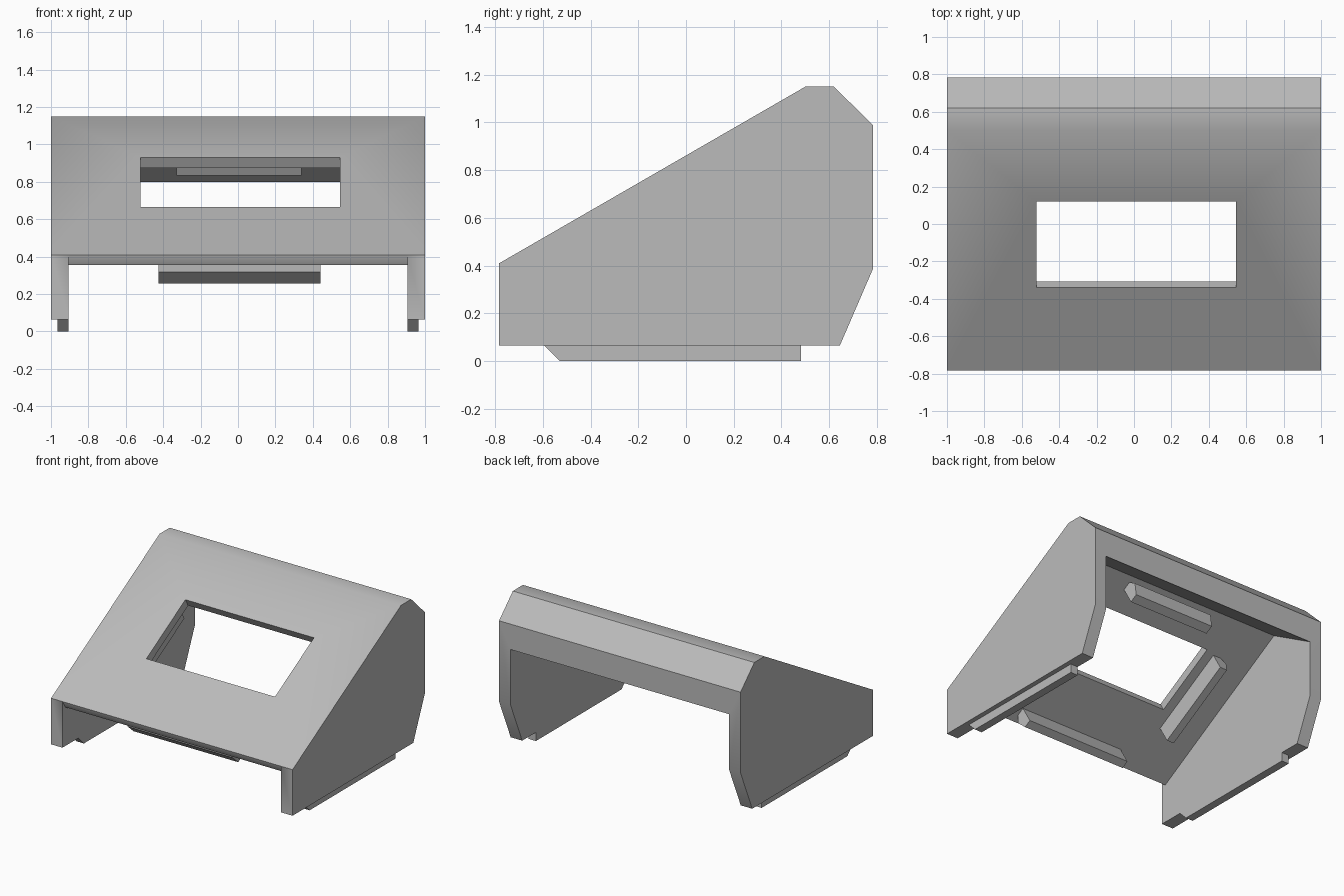
import bpy, bmesh, math
from mathutils import Matrix

if "Cube" in bpy.data.objects:
    bpy.data.objects.remove(bpy.data.objects["Cube"])

grey = bpy.data.materials.new("plain grey")
grey.diffuse_color = (0.50, 0.50, 0.50, 1)
grey.use_nodes = True
grey.node_tree.nodes["Principled BSDF"].inputs["Base Color"].default_value = grey.diffuse_color

# Frame of the sloping panel: local y runs up the slope, local z points out of it
SLOPE = Matrix.Translation((0, -0.78, 0.41)) @ Matrix.Rotation(math.radians(30), 4, 'X')


def prism(name, profile, a, b, axis='X', matrix=None):
    """Extrude a closed profile from a to b; (y, z) along X or (x, z) along Y."""
    bm = bmesh.new()
    place = (lambda p, t: (t, p[0], p[1])) if axis == 'X' else (lambda p, t: (p[0], t, p[1]))
    ends = [[bm.verts.new(place(p, t)) for p in profile] for t in (a, b)]
    n = len(profile)
    for loop in ends:
        bm.faces.new(loop)
    for i in range(n):
        j = (i + 1) % n
        bm.faces.new((ends[0][i], ends[0][j], ends[1][j], ends[1][i]))
    bmesh.ops.recalc_face_normals(bm, faces=bm.faces)
    if matrix:
        bm.transform(matrix)
    mesh = bpy.data.meshes.new(name)
    bm.to_mesh(mesh)
    bm.free()
    mesh.materials.append(grey)
    ob = bpy.data.objects.new(name, mesh)
    bpy.context.collection.objects.link(ob)
    return ob


def cut(target, cutter):
    mod = target.modifiers.new("cut", 'BOOLEAN')
    mod.operation = 'DIFFERENCE'
    mod.solver = 'EXACT'
    mod.object = cutter
    bpy.context.view_layer.objects.active = target
    bpy.ops.object.modifier_apply(modifier=mod.name)
    bpy.data.objects.remove(cutter)


# Housing: full side outline, hollowed between the two side walls
housing = prism("housing", [(-0.783, 0.065), (-0.783, 0.41), (0.50, 1.15), (0.62, 1.15),
                            (0.783, 0.99), (0.783, 0.385), (0.645, 0.065)], -1, 1)
hollow = prism("hollow_cutter", [(-0.95, 0.69), (-0.749, 0.355), (0.40, 1.018), (0.783, 0.80),
                                 (1.0, 0.676), (1.0, -0.3), (-0.95, -0.3)], -0.905, 0.905)
# Start the hollow just under the front edge of the panel
for v in hollow.data.vertices:
    if v.co.y < -0.9 and v.co.z > 0:
        v.co.z = 0.68
cut(housing, hollow)

# Window through the panel, square to the slope
cut(housing, prism("window_cutter", [(0.508, -0.12), (1.04, -0.12), (1.04, 0.1), (0.508, 0.1)],
                   -0.52, 0.545, matrix=SLOPE))

# Runners under the side walls
for side, label in ((-1, "left"), (1, "right")):
    prism(label + "_runner", [(-0.60, 0.07), (-0.53, 0), (0.483, 0), (0.483, 0.07)],
          side * 0.905, side * 0.965)


# Clip rails on the underside of the panel, slightly hooked outwards
def rail_profile(inner, out):
    return [(inner + out * u, -w) for u, w in
            ((0, 0.06), (0.065, 0.06), (0.10, 0.12), (0.065, 0.21), (0, 0.21))]


prism("lower_rail", rail_profile(0.115, -0.9), -0.425, 0.44, matrix=SLOPE)
prism("upper_rail", rail_profile(1.21, 1), -0.33, 0.34, matrix=SLOPE)
prism("side_rail", rail_profile(-0.59, -0.9), 0.37, 1.02, axis='Y', matrix=SLOPE)

# Smooth only the gentle bend at the top of the panel
bpy.ops.object.select_all(action='DESELECT')
housing.select_set(True)
bpy.context.view_layer.objects.active = housing
bpy.ops.object.shade_smooth_by_angle(angle=math.radians(32))
